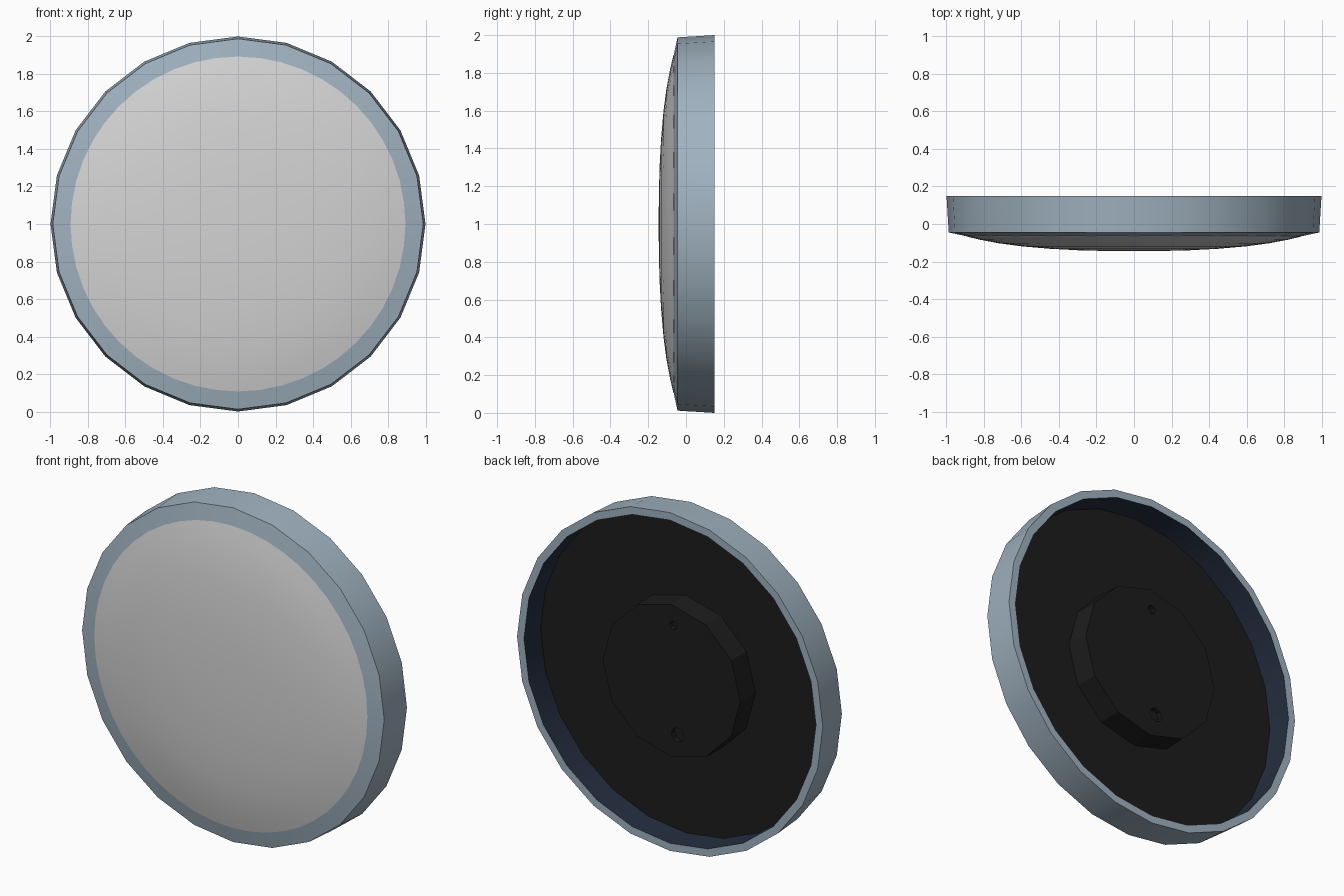
import bpy, bmesh, math

if "Cube" in bpy.data.objects:
    bpy.data.objects.remove(bpy.data.objects["Cube"])

CZ = 1.0  # height of the disc centre


def material(name, rgb):
    m = bpy.data.materials.new(name)
    m.diffuse_color = (*rgb, 1)
    m.use_nodes = True
    m.node_tree.nodes["Principled BSDF"].inputs["Base Color"].default_value = m.diffuse_color
    return m


blue = material("blue grey metal", (0.35, 0.445, 0.525))
navy = material("dark navy lining", (0.018, 0.027, 0.051))
white = material("frosted light grey", (0.66, 0.66, 0.66))
black = material("matt black", (0.012, 0.012, 0.012))


def lathe(name, profile, sides, mats, closed=False, slots=None):
    """Revolve (radius, y) points about the y axis; radius 0 makes a pole."""
    bm = bmesh.new()
    rings = []
    for r, y in profile:
        if r == 0:
            rings.append([bm.verts.new((0, y, CZ))] * sides)
        else:
            rings.append([bm.verts.new((r * math.sin(2 * math.pi * i / sides), y,
                                        CZ + r * math.cos(2 * math.pi * i / sides)))
                          for i in range(sides)])
    n = len(rings)
    for k in range(n if closed else n - 1):
        a, b = rings[k], rings[(k + 1) % n]
        for i in range(sides):
            j = (i + 1) % sides
            quad = list(dict.fromkeys((a[i], a[j], b[j], b[i])))
            f = bm.faces.new(quad)
            f.material_index = slots.get(k, 0) if slots else 0
    bmesh.ops.recalc_face_normals(bm, faces=bm.faces[:])
    me = bpy.data.meshes.new(name)
    bm.to_mesh(me)
    bm.free()
    for m in mats:
        me.materials.append(m)
    ob = bpy.data.objects.new(name, me)
    bpy.context.collection.objects.link(ob)
    return ob


def smooth(ob, angle=30):
    bpy.ops.object.select_all(action='DESELECT')
    ob.select_set(True)
    bpy.context.view_layer.objects.active = ob
    bpy.ops.object.shade_smooth_by_angle(angle=math.radians(angle))


# Rim: tapered outer wall, sloping front lip, dark inner wall
rim = lathe("rim", [(0.955, 0.15), (1.0, 0.15), (0.988, -0.045), (0.89, -0.066),
                    (0.86, -0.055), (0.95, -0.03)],
            24, [blue, navy], closed=True, slots={4: 1, 5: 1})
smooth(rim)

# Domed diffuser on the front
diffuser = lathe("diffuser", [(0, -0.145), (0.15, -0.1438), (0.3, -0.14), (0.45, -0.132),
                              (0.6, -0.119), (0.72, -0.103), (0.82, -0.084), (0.893, -0.067),
                              (0.88, -0.055), (0, -0.055)], 48, [white])
smooth(diffuser)

# Black back plate inside the rim
lathe("back_plate", [(0, 0.0), (0.953, 0.0), (0.953, -0.025), (0, -0.025)], 24, [black])

# Raised mounting boss
boss = lathe("mounting_boss", [(0, 0.135), (0.45, 0.135), (0.455, -0.01), (0, -0.01)],
             12, [black])


# Screw holes cut into the boss
def hole(name, x, z, radius, sides):
    bpy.ops.mesh.primitive_cylinder_add(vertices=sides, radius=radius, depth=0.06,
                                        location=(x, 0.135, z),
                                        rotation=(math.pi / 2, 0, 0))
    cutter = bpy.context.object
    cutter.name = name
    cutter.data.materials.append(black)
    cutter.hide_render = True
    cutter.display_type = 'WIRE'
    mod = boss.modifiers.new(name, 'BOOLEAN')
    mod.operation = 'DIFFERENCE'
    mod.object = cutter
    mod.solver = 'EXACT'


hole("upper_hole_cutter", -0.01, CZ + 0.33, 0.025, 8)
hole("lower_hole_cutter", -0.04, CZ - 0.31, 0.042, 8)
